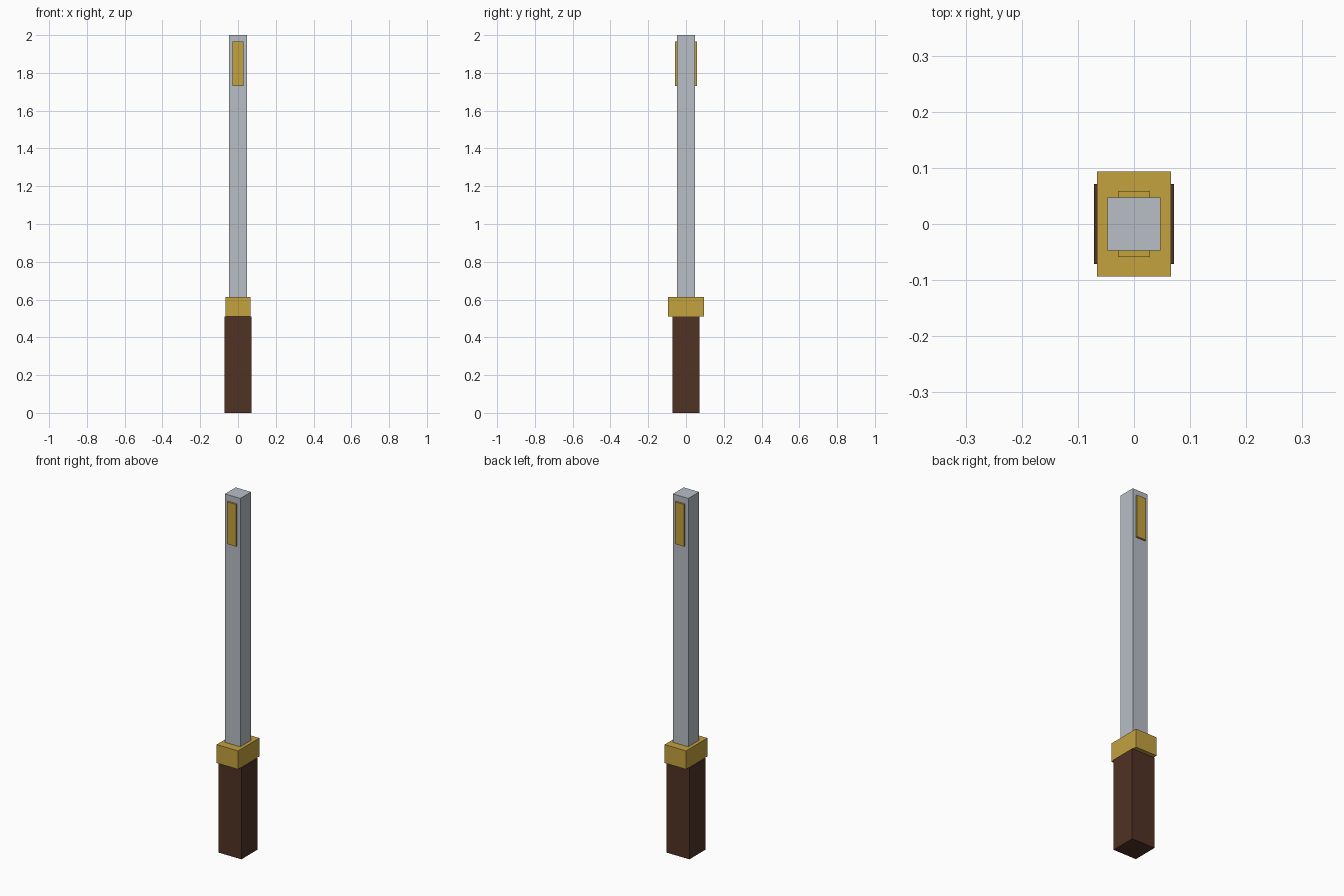
import bpy

cube = bpy.data.objects.get("Cube")
if cube:
    bpy.data.objects.remove(cube, do_unlink=True)


def make_material(name, rgb):
    mat = bpy.data.materials.new(name)
    mat.use_nodes = True
    mat.diffuse_color = (*rgb, 1)
    mat.node_tree.nodes["Principled BSDF"].inputs["Base Color"].default_value = (*rgb, 1)
    return mat


def box(name, mat, width, depth, bottom, top, y=0):
    """Box resting between two heights, centred on x."""
    bpy.ops.mesh.primitive_cube_add(size=1, location=(0, y, (bottom + top) / 2))
    obj = bpy.context.object
    obj.name = name
    obj.scale = (width, depth, top - bottom)
    bpy.ops.object.transform_apply(location=False, rotation=False, scale=True)
    obj.data.materials.append(mat)
    return obj


steel = make_material("steel grey", (0.48, 0.515, 0.565))
gold = make_material("gold", (0.55, 0.36, 0.05))
wood = make_material("dark brown", (0.082, 0.032, 0.018))

# Handle, guard and square blade
box("grip", wood, 0.142, 0.142, 0, 0.51)
box("guard", gold, 0.132, 0.188, 0.51, 0.613)
box("blade", steel, 0.095, 0.095, 0.613, 2)

# Raised gold plates near the tip, front and back
for name, side in (("front_plate", -1), ("back_plate", 1)):
    box(name, gold, 0.057, 0.012, 1.73, 1.965, side * 0.0525)
